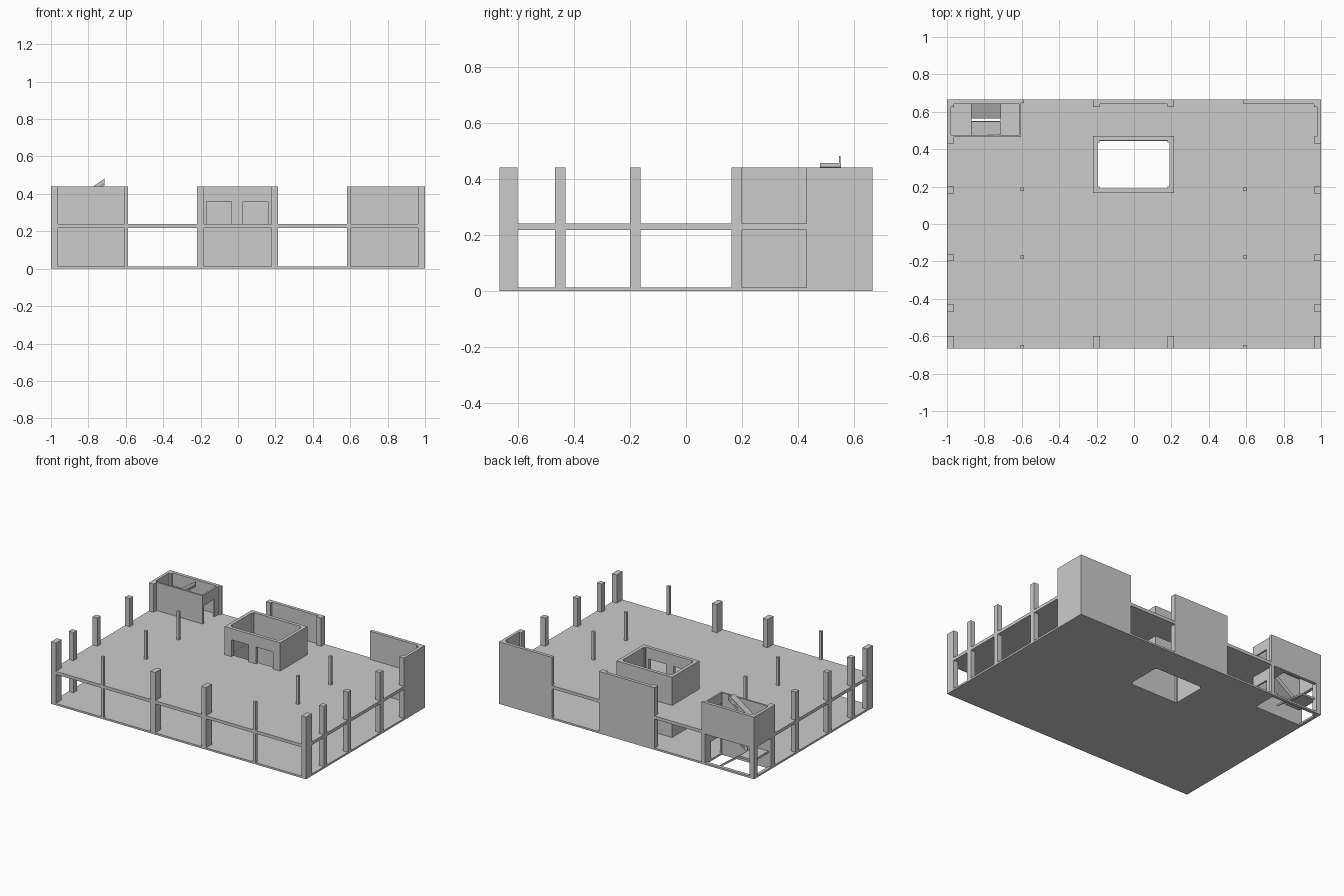
import bpy, bmesh

if "Cube" in bpy.data.objects:
    bpy.data.objects.remove(bpy.data.objects["Cube"])

mat = bpy.data.materials.new("concrete grey")
mat.diffuse_color = (0.6, 0.6, 0.6, 1)
mat.use_nodes = True
mat.node_tree.nodes["Principled BSDF"].inputs["Base Color"].default_value = mat.diffuse_color


def finish(name, bm):
    bmesh.ops.recalc_face_normals(bm, faces=bm.faces)
    me = bpy.data.meshes.new(name)
    bm.to_mesh(me)
    bm.free()
    me.materials.append(mat)
    ob = bpy.data.objects.new(name, me)
    bpy.context.collection.objects.link(ob)
    return ob


def boxes(name, items):
    """One object from boxes given as (x0, x1, y0, y1, z0, z1)."""
    bm = bmesh.new()
    for x0, x1, y0, y1, z0, z1 in items:
        vs = bmesh.ops.create_cube(bm, size=1)["verts"]
        for v in vs:
            v.co = (x1 if v.co.x > 0 else x0, y1 if v.co.y > 0 else y0,
                    z1 if v.co.z > 0 else z0)
    return finish(name, bm)


def slab(name, holes, z0, z1):
    """Floor plate with rectangular openings."""
    xs = sorted({-1.0, 1.0} | {h[i] for h in holes for i in (0, 1)})
    ys = sorted({-Y, Y} | {h[i] for h in holes for i in (2, 3)})
    bm = bmesh.new()
    for xa, xb in zip(xs, xs[1:]):
        for ya, yb in zip(ys, ys[1:]):
            cx, cy = (xa + xb) / 2, (ya + yb) / 2
            if any(h[0] < cx < h[1] and h[2] < cy < h[3] for h in holes):
                continue
            bm.faces.new([bm.verts.new((x, y, z0)) for x, y in
                          ((xa, ya), (xb, ya), (xb, yb), (xa, yb))])
    bmesh.ops.remove_doubles(bm, verts=bm.verts, dist=1e-5)
    ext = bmesh.ops.extrude_face_region(bm, geom=bm.faces[:], use_keep_orig=True)
    for v in ext["geom"]:
        if isinstance(v, bmesh.types.BMVert):
            v.co.z = z1
    return finish(name, bm)


def prism_xz(name, pts, y0, y1):
    """Side profile in x-z, extruded along y."""
    bm = bmesh.new()
    f = bm.faces.new([bm.verts.new((x, y0, z)) for x, z in pts])
    ext = bmesh.ops.extrude_face_region(bm, geom=[f], use_keep_orig=True)
    for v in ext["geom"]:
        if isinstance(v, bmesh.types.BMVert):
            v.co.y = y1
    return finish(name, bm)


Y, TOP = 0.665, 0.44
G, F0, F1 = 0.013, 0.218, 0.24      # ground slab top, upper slab bottom and top

# floor plates, open at the core and the stairwell
openings = [(-0.195, 0.19, 0.187, 0.445), (-0.978, -0.615, 0.477, 0.642)]
slab("ground_slab", openings, 0, G)
slab("upper_slab", openings, F0, F1)

# side columns and corner columns
side = []
for s in (-1, 1):
    xa, xb = sorted((s, s * 0.963))
    for ya, yb in ((-Y, -0.6), (-0.467, -0.43), (-0.199, -0.162),
                   (0.163, 0.2), (0.43, 0.467), (0.625, Y)):
        side.append((xa, xb, ya, yb, 0, TOP))
boxes("side_columns", side)

# front piers, back piers, slim columns
boxes("front_piers", [(x, x + 0.037, -Y, -0.6, 0, TOP) for x in (-0.22, 0.178)])
boxes("back_piers", [(x, x + 0.037, 0.625, Y, 0, TOP) for x in (-0.22, 0.178)])
boxes("slim_columns", [(x - 0.01, x + 0.01, y - 0.009, y + 0.009, 0, TOP)
                       for x in (-0.598, 0.594) for y in (-0.656, -0.175, 0.186, 0.656)])

# back wall and right corner walls
boxes("back_centre_wall", [(-0.22, 0.215, 0.642, Y, 0, TOP)])
boxes("right_corner_walls", [(0.585, 1, 0.642, Y, 0, TOP),
                             (0.979, 1, 0.43, Y, 0, TOP)])

# central core: three plain walls and a front wall with two upper doorways
CX0, CX1, CY0, CY1, T = -0.22, 0.215, 0.165, 0.47, 0.024
boxes("core_walls", [(CX0, CX1, CY1 - T, CY1, 0, TOP),
                     (CX0, CX0 + T, CY0, CY1, 0, TOP),
                     (CX1 - T, CX1, CY0, CY1, 0, TOP)])
boxes("core_front_wall", [(CX0, CX1, CY0, CY0 + T, 0, F1),
                          (CX0, CX1, CY0, CY0 + T, 0.36, TOP),
                          (CX0, -0.168, CY0, CY0 + T, F1, 0.36),
                          (-0.034, 0.026, CY0, CY0 + T, F1, 0.36),
                          (0.16, CX1, CY0, CY0 + T, F1, 0.36)])
boxes("core_corner_posts", [(x, x + 0.013, y, y + 0.013, 0, TOP)
                            for x in (-0.198, 0.18) for y in (0.187, 0.435)])

# stair tower: open at back and left on the ground floor
boxes("tower_front_wall", [(-1, -0.605, 0.465, 0.477, 0, TOP)])
boxes("tower_upper_walls", [(-1, -0.605, 0.642, Y, F0, TOP),
                            (-1, -0.979, 0.465, Y, F0, TOP)])
door_wall = []
for base, top in ((G, F0), (F1, TOP)):
    door_wall += [(-0.615, -0.603, 0.465, 0.482, base, top),
                  (-0.615, -0.603, 0.6, Y, base, top),
                  (-0.615, -0.603, 0.482, 0.6, base + 0.125, top)]
door_wall.append((-0.615, -0.603, 0.465, Y, F0, F1))
boxes("tower_door_wall", door_wall)

# stairs: back flight climbs to the left, front flight climbs to the right
XL, XR, D = -0.868, -0.715, 0.014
for level, base in (("lower", 0.013), ("upper", 0.24)):
    mid, end = base + 0.11, base + 0.217
    prism_xz(level + "_back_flight",
             [(XR, base), (XL, mid), (XL, mid - D), (XR, base - D * 0.9)], 0.565, 0.642)
    prism_xz(level + "_front_flight",
             [(XL, mid), (XR, end), (XR, end - D), (XL, mid - D)], 0.477, 0.552)
    prism_xz(level + "_stair_guard",
             [(XL, mid), (XR, end), (XR, end + 0.024), (XL, mid + 0.024)], 0.546, 0.55)
    boxes(level + "_half_landing", [(-0.98, XL, 0.475, 0.644, mid - D, mid)])
boxes("floor_landing", [(XR, -0.613, 0.475, 0.644, F0, F1)])
